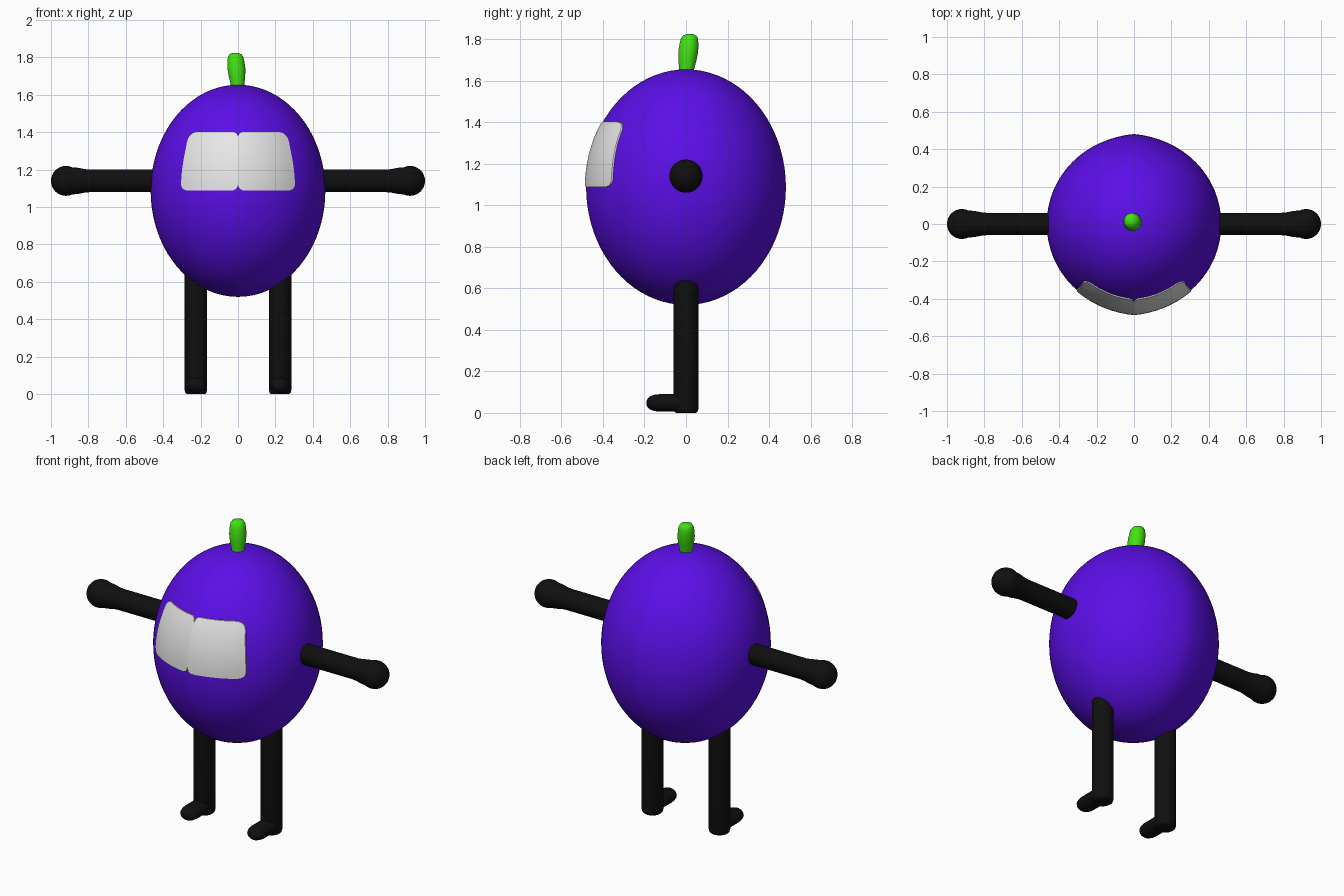
import bpy, bmesh, math
from mathutils import Matrix, Vector

cube = bpy.data.objects.get("Cube")
if cube:
    bpy.data.objects.remove(cube, do_unlink=True)


def material(name, r, g, b):
    m = bpy.data.materials.new(name)
    m.use_nodes = True
    m.diffuse_color = (r, g, b, 1)
    m.node_tree.nodes["Principled BSDF"].inputs["Base Color"].default_value = (r, g, b, 1)
    return m


purple = material("purple skin", 0.105, 0.0045, 0.8)
black = material("black limbs", 0.005, 0.005, 0.005)
green = material("green stem", 0.055, 0.76, 0.006)
grey = material("pale grey eyes", 0.8, 0.8, 0.8)


def finish(name, bm, mat, angle=40):
    mesh = bpy.data.meshes.new(name)
    bm.to_mesh(mesh)
    bm.free()
    mesh.materials.append(mat)
    ob = bpy.data.objects.new(name, mesh)
    bpy.context.collection.objects.link(ob)
    bpy.ops.object.select_all(action='DESELECT')
    ob.select_set(True)
    bpy.context.view_layer.objects.active = ob
    bpy.ops.object.shade_smooth_by_angle(angle=math.radians(angle))
    return ob


def lathe(name, profile, mat, matrix, sides=32):
    """Spin (radius, height) points round z, close both ends, then place."""
    bm = bmesh.new()
    rings = [[bm.verts.new((r * math.cos(a), r * math.sin(a), h))
              for a in (math.tau * i / sides for i in range(sides))]
             for r, h in profile]
    for lo, hi in zip(rings, rings[1:]):
        for i in range(sides):
            j = (i + 1) % sides
            bm.faces.new((lo[i], lo[j], hi[j], hi[i]))
    bm.faces.new(rings[0][::-1])
    bm.faces.new(rings[-1])
    bm.transform(matrix)
    bmesh.ops.recalc_face_normals(bm, faces=bm.faces)
    return finish(name, bm, mat)


# Body: ellipsoid with a faint ridge down the front and back centre lines
RADIUS, HALF, MID = 0.467, 0.567, 1.087


def ridge(x):
    return 1 + 0.03 * max(0, 1 - abs(x) / RADIUS) ** 3


def body_depth(x, z):
    s = 1 - (x / RADIUS) ** 2 - ((z - MID) / HALF) ** 2
    return RADIUS * math.sqrt(max(s, 0)) * ridge(x)


bm = bmesh.new()
bmesh.ops.create_uvsphere(bm, u_segments=64, v_segments=40, radius=1)
for v in bm.verts:
    x = v.co.x * RADIUS
    v.co = (x, v.co.y * RADIUS * ridge(x), MID + v.co.z * HALF)
finish("body", bm, purple)

# Stem: bulging stalk, sheared towards one side and the back
stem_profile = [(0.034, 0), (0.037, 0.04), (0.044, 0.08), (0.048, 0.12), (0.045, 0.16),
                (0.041, 0.183), (0.032, 0.197), (0.018, 0.203), (0.002, 0.205)]
lean = Matrix.Identity(4)
lean[0][2], lean[1][2] = -0.07, 0.09
lathe("stem", stem_profile, green, Matrix.Translation((0, 0, 1.62)) @ lean)


# Eye outline: corners (x, z, rounding)
corners = [(0, 1.402, 0.035), (0.262, 1.402, 0.055), (0.298, 1.22, 0.06),
           (0.308, 1.088, 0.045), (0, 1.088, 0.04)]


def eye_outline():
    arcs = []
    for i, (x, z, r) in enumerate(corners):
        c = Vector((x, z))
        before = Vector(corners[i - 1][:2])
        after = Vector(corners[(i + 1) % len(corners)][:2])
        a = c + (before - c).normalized() * r
        b = c + (after - c).normalized() * r
        ts = [k / 6 for k in range(7)]
        arcs.append([a * (1 - t) ** 2 + c * (2 * t * (1 - t)) + b * t * t for t in ts])
    points = []
    for arc, following in zip(arcs, arcs[1:] + arcs[:1]):
        points += arc
        points += [arc[-1].lerp(following[0], k / 6) for k in range(1, 6)]
    return points


def eye(name, side):
    outline = eye_outline()
    centre = Vector((0.145, 1.24))
    bm = bmesh.new()
    rings = []
    # rim sunk into the skin, then rings following the body surface
    for scale, lift in [(1, -0.01), (1, 0.006), (0.8, 0.006), (0.6, 0.006),
                        (0.4, 0.006), (0.2, 0.006), (0.02, 0.006)]:
        ring = []
        for p in outline:
            q = centre.lerp(p, scale)
            ring.append(bm.verts.new((side * q.x, -body_depth(q.x, q.y) - lift, q.y)))
        rings.append(ring)
    n = len(outline)
    for outer, inner in zip(rings, rings[1:]):
        for i in range(n):
            j = (i + 1) % n
            bm.faces.new((outer[i], outer[j], inner[j], inner[i]))
    cap = bm.faces.new(rings[-1])
    bmesh.ops.recalc_face_normals(bm, faces=bm.faces)
    cap.normal_update()
    if cap.normal.y > 0:
        bmesh.ops.reverse_faces(bm, faces=bm.faces)
    finish(name, bm, grey)


# Limb profiles: arm ends in a ball hand, leg is a tube, foot has a round toe
HAND, BALL = 0.92, 0.08
arm_profile = [(0.06, 0.3), (0.06, 0.79), (0.063, 0.82), (0.07, 0.855)]
for k in range(11):
    a = math.radians(115 - 11.4 * k)
    arm_profile.append((BALL * math.sin(a), HAND + BALL * math.cos(a)))
leg_profile = [(0.048, 0), (0.056, 0.006), (0.06, 0.02), (0.06, 0.75)]
foot_profile = [(0.055, 0), (0.055, 0.13), (0.052, 0.15), (0.044, 0.17),
                (0.03, 0.184), (0.015, 0.189), (0.001, 0.19)]

for label, side in (("left", 1), ("right", -1)):
    eye(label + "_eye", side)
    along_x = Matrix.Rotation(side * math.pi / 2, 4, 'Y')
    lathe(label + "_arm", arm_profile, black, Matrix.Translation((0, 0, 1.14)) @ along_x)
    lathe(label + "_leg", leg_profile, black, Matrix.Translation((side * 0.225, 0, 0)))
    flat = Matrix.Diagonal((1, 1, 0.76, 1))
    along_y = Matrix.Rotation(math.pi / 2, 4, 'X')
    lathe(label + "_foot", foot_profile, black,
          Matrix.Translation((side * 0.225, 0, 0.048)) @ flat @ along_y)
